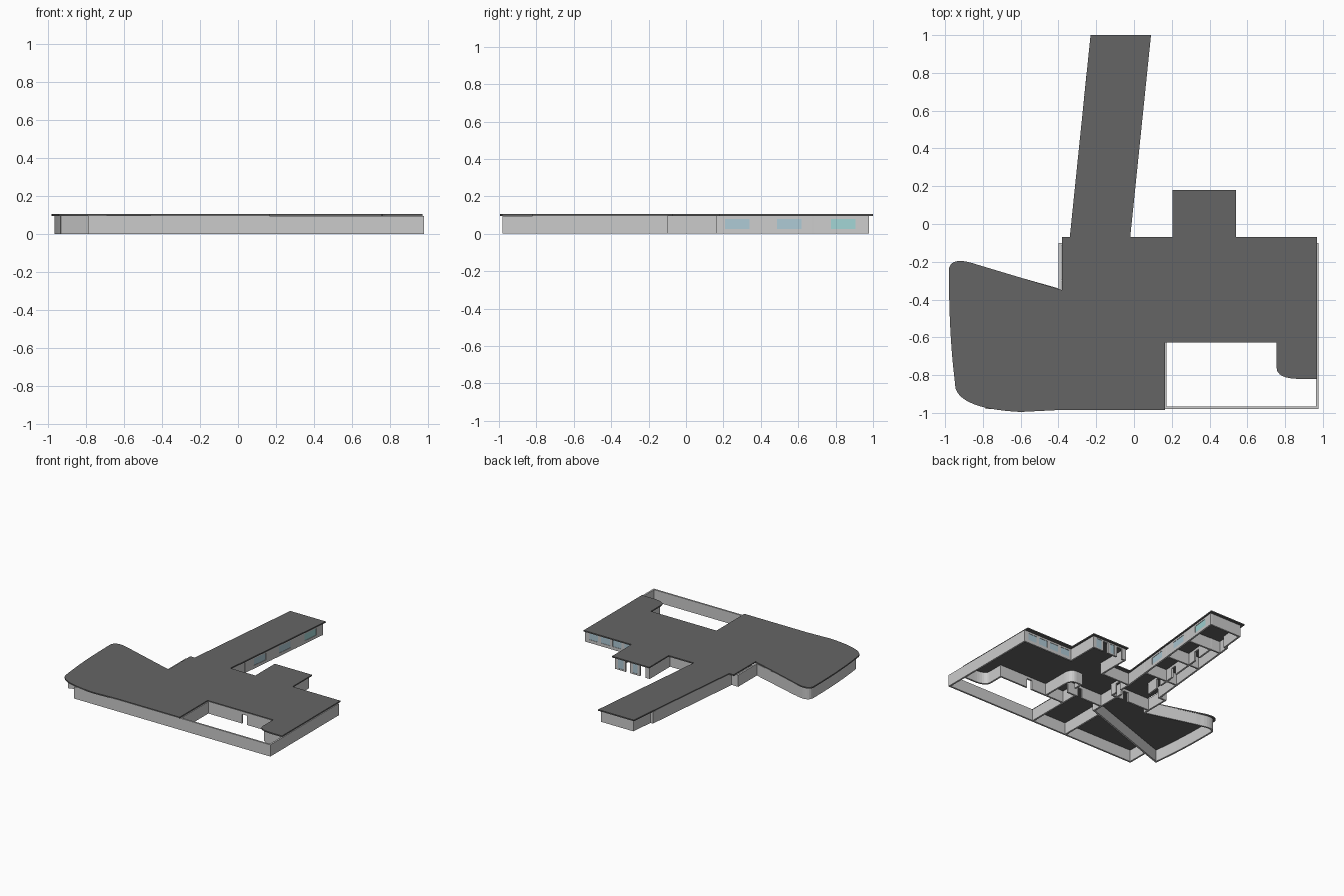
import bpy, bmesh
from mathutils import Vector

if "Cube" in bpy.data.objects:
    bpy.data.objects.remove(bpy.data.objects["Cube"])

H, TOP, T = 0.095, 0.105, 0.014


def material(name, col):
    m = bpy.data.materials.new(name)
    m.diffuse_color = (*col, 1)
    m.use_nodes = True
    m.node_tree.nodes["Principled BSDF"].inputs["Base Color"].default_value = m.diffuse_color
    return m


ROOF = material("roof_grey", (0.13, 0.13, 0.13))
GLASS = material("glass_blue", (0.42, 0.58, 0.66))
AQUA = material("glass_aqua", (0.36, 0.66, 0.66))


def finish(name, bm, mat=None):
    bmesh.ops.recalc_face_normals(bm, faces=bm.faces)
    me = bpy.data.meshes.new(name)
    bm.to_mesh(me)
    bm.free()
    ob = bpy.data.objects.new(name, me)
    bpy.context.collection.objects.link(ob)
    if mat:
        me.materials.append(mat)
    return ob


def add_prism(bm, outline, z0, z1):
    lo = [bm.verts.new((x, y, z0)) for x, y in outline]
    hi = [bm.verts.new((x, y, z1)) for x, y in outline]
    n = len(lo)
    bm.faces.new(lo[::-1])
    bm.faces.new(hi)
    for i in range(n):
        j = (i + 1) % n
        bm.faces.new((lo[i], lo[j], hi[j], hi[i]))


def strip(a, b, t0, t1, thick):
    """Thin rectangle along a-b between distances t0 and t1."""
    a, b = Vector(a), Vector(b)
    d = (b - a).normalized()
    n = Vector((-d.y, d.x)) * thick / 2
    p, q = a + d * t0, a + d * t1
    return [p - n, q - n, q + n, p + n]


def wall(name, a, b, holes=(), mats=()):
    """Straight wall; holes are (start, end, z0, z1) along its length."""
    bm = bmesh.new()
    length = (Vector(b) - Vector(a)).length
    pos = -T / 2
    for i, (s, e, z0, z1) in enumerate(holes):
        add_prism(bm, strip(a, b, pos, s, T), 0, H)
        if z0 > 0:
            add_prism(bm, strip(a, b, s, e, T), 0, z0)
        if z1 < H:
            add_prism(bm, strip(a, b, s, e, T), z1, H)
        if i < len(mats) and mats[i]:
            g = bmesh.new()
            add_prism(g, strip(a, b, s, e, T * 0.6), z0, z1)
            finish(name + "_glass", g, mats[i])
        pos = e
    add_prism(bm, strip(a, b, pos, length + T / 2, T), 0, H)
    finish(name, bm)


def path_wall(name, pts):
    """Mitred wall following a bent or curved path."""
    p = [Vector(c) for c in pts]
    left, right = [], []
    for i, c in enumerate(p):
        d0 = (c - p[i - 1]).normalized() if i else (p[1] - c).normalized()
        d1 = (p[i + 1] - c).normalized() if i < len(p) - 1 else d0
        n0, n1 = Vector((-d0.y, d0.x)), Vector((-d1.y, d1.x))
        m = (n0 + n1).normalized()
        off = m * (T / 2 / max(m.dot(n0), 0.4))
        left.append(c + off)
        right.append(c - off)
    bm = bmesh.new()
    add_prism(bm, left + right[::-1], 0, H)
    finish(name, bm)


def bend(a, c, b, n=8):
    """Quadratic curve from a to b pulled towards c."""
    a, b, c = Vector(a), Vector(b), Vector(c)
    return [tuple(a * (1 - t) ** 2 + c * 2 * t * (1 - t) + b * t * t)
            for t in (i / n for i in range(n + 1))]


# flat roof slab with rounded corners
roof = [(-.34, -.07), (-.23, 1), (.09, 1), (-.02, -.07), (.205, -.07), (.205, .18),
        (.54, .18), (.54, -.07), (.97, -.07), (.97, -.82)]
roof += bend((.88, -.82), (.755, -.82), (.755, -.76))
roof += [(.755, -.627), (.165, -.627), (.165, -.985), (-.4, -.985)]
roof += bend((-.6, -.995), (-.91, -.98), (-.945, -.87), 12)
roof += bend((-.95, -.82), (-.98, -.58), (-.98, -.24), 10)
roof += bend((-.978, -.23), (-.96, -.17), (-.83, -.215), 10)
roof += [(-.38, -.35), (-.38, -.07)]
bm = bmesh.new()
add_prism(bm, roof, H, TOP)
finish("roof", bm, ROOF)

# outer walls of the main block and courtyard
wall("front_wall", (-.78, -.973), (.97, -.973))
wall("right_wall", (.97, -.973), (.97, -.107))
wall("north_wall", (.97, -.107), (.52, -.107),
     [(.03 + .105 * i, .11 + .105 * i, .025, .08) for i in range(4)], [GLASS] * 4)
wall("courtyard_wall", (.77, -.62), (.165, -.62), [(.25, .295, 0, .075)])
wall("courtyard_side_wall", (.165, -.973), (.165, -.48))
path_wall("rounded_corner_wall",
          [(.97, -.80)] + bend((.88, -.80), (.77, -.80), (.77, -.74)) + [(.77, -.62)])

# square bay with glazed north side
wall("bay_right_wall", (.52, -.107), (.52, .155))
wall("bay_left_wall", (.22, .155), (.22, -.107))
wall("bay_north_wall", (.52, .155), (.22, .155),
     [(.02, .07, .01, .085), (.09, .13, 0, .085), (.155, .195, .01, .085), (.22, .27, 0, .085)],
     [GLASS, None, GLASS, None])
wall("entry_wall", (.22, -.107), (-.04, -.107))

# slanted wing: windows in its east wall, a step in its west wall
e0, e1 = (-.04, -.107), (.07, .972)
wall("wing_east_wall", e0, e1,
     [(y0 + .107, y0 + .24, .025, .08) for y0 in (.21, .49, .78)], [GLASS, GLASS, AQUA])
path_wall("wing_west_wall", [(.07, .972), (-.205, .972), (-.225, .78), (-.246, .78),
                             (-.335, -.107), (-.392, -.107), (-.392, -.35)])


def wing_x(y):
    f = (y + .107) / 1.08
    return -.33 + f * .1, -.04 + f * .11


for y in (.12, .41, .69):
    w, e = wing_x(y)
    wall("wing_partition", (w, y), (e, y - .01))
wall("corridor_wall", (-.24, -.107), (-.165, .69),
     [(.1, .15, 0, .075), (.3, .35, 0, .075), (.6, .65, 0, .075)])

# fan-shaped end with curved outer wall
fan = [(-.392, -.35), (-.80, -.235)] + bend((-.83, -.228), (-.95, -.19), (-.958, -.25))
fan += bend((-.958, -.30), (-.958, -.6), (-.925, -.85), 10)
path_wall("fan_wall", fan)
wall("diagonal_wall", (-.925, -.85), (-.08, -.56))
wall("front_wall_return", (-.78, -.973), (-.78, -.81))

# inner partitions
wall("room_wall", (.235, -.48), (-.085, -.48), [(.09, .13, 0, .075)])
wall("hall_wall", (-.085, -.56), (-.085, -.25))
wall("cross_wall", (-.392, -.30), (-.04, -.30), [(.2, .25, 0, .075)])
wall("lobby_wall", (-.04, -.30), (-.04, -.107), [(.05, .1, 0, .075)])
wall("front_room_wall", (-.15, -.59), (-.15, -.973))
path_wall("washroom_wall", [(.335, -.62), (.335, -.42)]
          + bend((.335, -.40), (.335, -.33), (.28, -.33)) + [(.235, -.33), (.235, -.40)])
